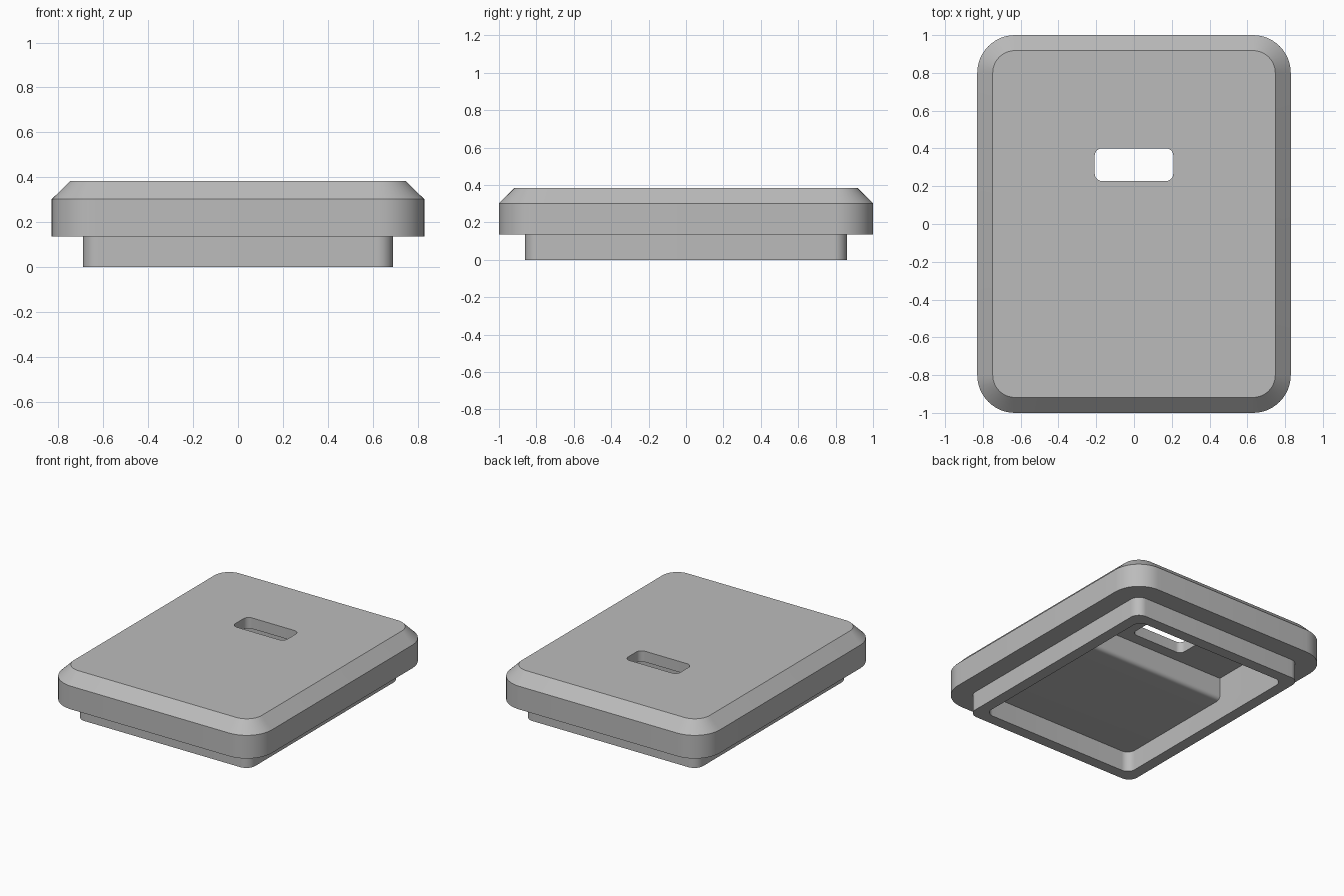
import bpy, bmesh, math

cube = bpy.data.objects.get("Cube")
if cube:
    bpy.data.objects.remove(cube, do_unlink=True)

grey = bpy.data.materials.new("plain grey")
grey.use_nodes = True
COLOUR = (0.5, 0.5, 0.5, 1)
grey.diffuse_color = COLOUR
grey.node_tree.nodes["Principled BSDF"].inputs["Base Color"].default_value = COLOUR


def rounded_rect(hx, hy, r, cy=0, steps=12):
    """Outline of a rounded rectangle, anticlockwise."""
    points = []
    for quarter, (sx, sy) in enumerate([(1, 1), (-1, 1), (-1, -1), (1, -1)]):
        for i in range(steps + 1):
            a = math.pi / 2 * (quarter + i / steps)
            points.append((sx * (hx - r) + r * math.cos(a),
                           cy + sy * (hy - r) + r * math.sin(a)))
    return points


def to_object(name, bm):
    bmesh.ops.recalc_face_normals(bm, faces=bm.faces[:])
    mesh = bpy.data.meshes.new(name)
    bm.to_mesh(mesh)
    bm.free()
    mesh.materials.append(grey)
    obj = bpy.data.objects.new(name, mesh)
    bpy.context.collection.objects.link(obj)
    return obj


def loft(name, levels, cy=0):
    """Stack rounded rectangles (half x, half y, radius, z) into a solid."""
    bm = bmesh.new()
    rings = [[bm.verts.new((x, y, z)) for x, y in rounded_rect(hx, hy, r, cy)]
             for hx, hy, r, z in levels]
    for low, high in zip(rings, rings[1:]):
        for i in range(len(low)):
            j = (i + 1) % len(low)
            bm.faces.new((low[i], low[j], high[j], high[i]))
    bm.faces.new(rings[0][::-1])
    bm.faces.new(rings[-1])
    return to_object(name, bm)


def subtract(target, cutter):
    """Cut one object out of another and remove the cutter."""
    cutter.hide_render = True
    mod = target.modifiers.new("cut", "BOOLEAN")
    mod.operation = "DIFFERENCE"
    mod.solver = "EXACT"
    mod.object = cutter
    bpy.ops.object.select_all(action="DESELECT")
    bpy.context.view_layer.objects.active = target
    target.select_set(True)
    bpy.ops.object.modifier_apply(modifier=mod.name)
    bpy.data.objects.remove(cutter, do_unlink=True)


# Cover body: plug lip below, wide rim, chamfered top
cover = loft("cover", [
    (0.69, 0.86, 0.07, 0), (0.69, 0.86, 0.07, 0.135),
    (0.83, 1.0, 0.2, 0.135), (0.83, 1.0, 0.2, 0.302),
    (0.748, 0.918, 0.118, 0.383)])

# Underside pocket, kept shallow at the front by a block with a rounded edge
STEP_Y, STEP_Z = 0.146, 0.145
pocket = loft("pocket", [(0.61, 0.78, 0.06, -0.1), (0.61, 0.78, 0.06, 0.305)])
bm = bmesh.new()
bmesh.ops.create_cube(bm, size=2)
for v in bm.verts:
    v.co.y += STEP_Y - 1
    v.co.z += STEP_Z + 1
edge = [e for e in bm.edges
        if all(v.co.y > 0 and v.co.z < 1 for v in e.verts)]
bmesh.ops.bevel(bm, geom=edge, offset=0.03, segments=8, profile=0.5, affect="EDGES")
subtract(pocket, to_object("step_block", bm))
subtract(cover, pocket)

# Slot through the top
slot = loft("slot", [(0.208, 0.087, 0.04, 0.2), (0.208, 0.087, 0.04, 0.6)], cy=0.314)
subtract(cover, slot)

bpy.ops.object.shade_smooth_by_angle(angle=math.radians(30))
